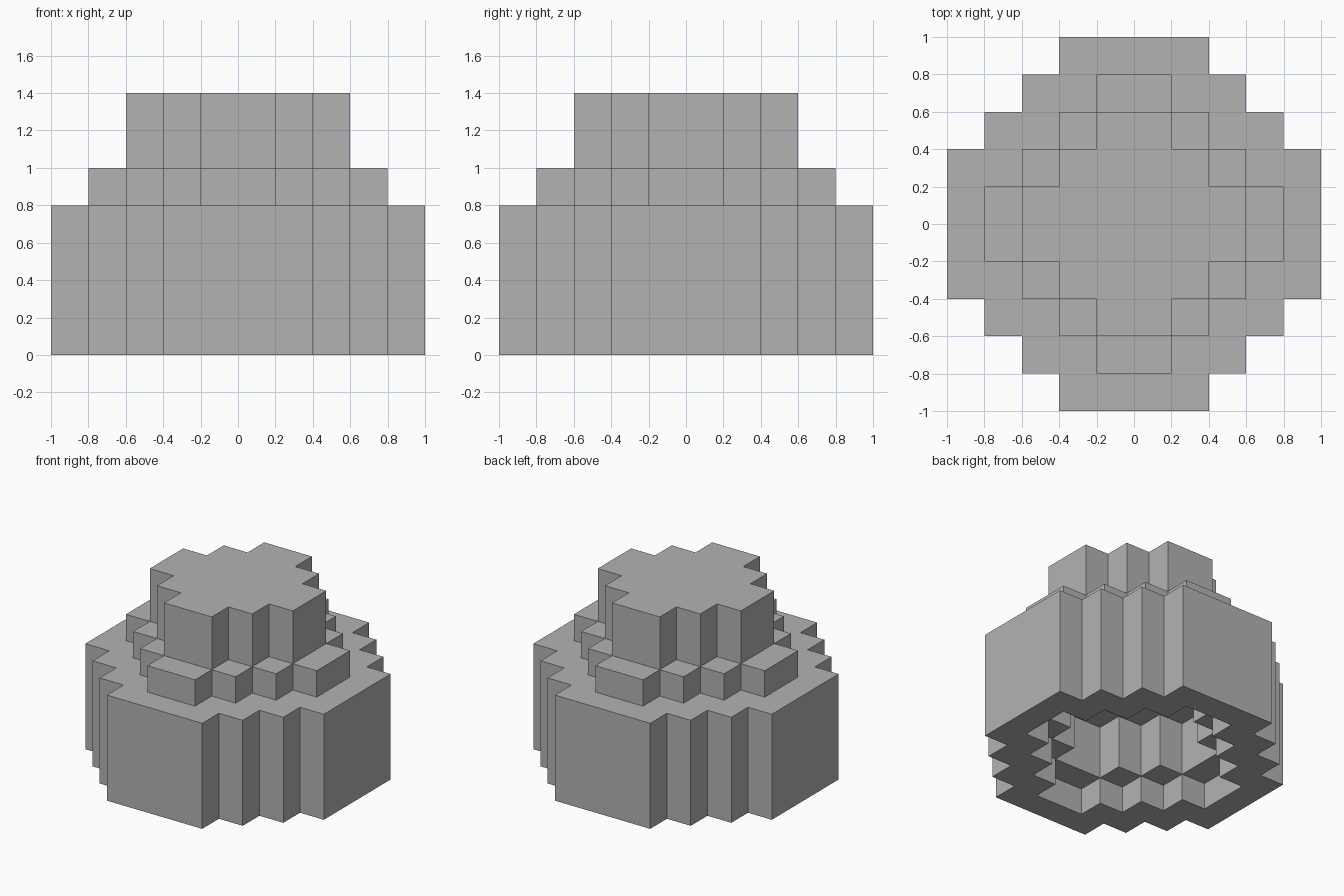
import bpy
import bmesh

CELL = 0.2

if "Cube" in bpy.data.objects:
    bpy.data.objects.remove(bpy.data.objects["Cube"], do_unlink=True)

grey = bpy.data.materials.new("plain_grey")
grey.use_nodes = True
colour = (0.45, 0.45, 0.45, 1)
grey.diffuse_color = colour
grey.node_tree.nodes["Principled BSDF"].inputs["Base Color"].default_value = colour


def stepped_disc(limit, reach):
    """Grid cells of a stepped round, mirrored in both axes."""
    quarter = [(a, b) for a in range(reach) for b in range(reach) if a + b < limit]
    return {(x, y) for a, b in quarter for x in (a, -a - 1) for y in (b, -b - 1)}


wide = stepped_disc(6, 5)
middle = stepped_disc(4, 4)
narrow = stepped_disc(3, 3)


def add_face(bm, points):
    bm.faces.new([bm.verts.new([c * CELL for c in p]) for p in points])


def add_flat(bm, cells, z, up=True):
    """Level surface made of grid squares."""
    for x, y in cells:
        square = [(x, y, z), (x + 1, y, z), (x + 1, y + 1, z), (x, y + 1, z)]
        add_face(bm, square if up else square[::-1])


def add_wall(bm, cells, low, high, outward=True):
    """Upright wall around the border of a set of cells."""
    for x, y in cells:
        corners = [(x, y), (x + 1, y), (x + 1, y + 1), (x, y + 1)]
        neighbours = [(x, y - 1), (x + 1, y), (x, y + 1), (x - 1, y)]
        for i, neighbour in enumerate(neighbours):
            if neighbour not in cells:
                p, q = corners[i], corners[(i + 1) % 4]
                quad = [(*p, low), (*q, low), (*q, high), (*p, high)]
                add_face(bm, quad if outward else quad[::-1])


bm = bmesh.new()

# Outer tiers: body, collar and peg
add_wall(bm, wide, 0, 4)
add_flat(bm, wide - middle, 4)
add_wall(bm, middle, 4, 5)
add_flat(bm, middle - narrow, 5)
add_wall(bm, narrow, 5, 7)
add_flat(bm, narrow, 7)

# Underside: rim and a stepped socket that matches the collar and peg
add_flat(bm, wide - middle, 0, up=False)
add_wall(bm, middle, 0, 1, outward=False)
add_flat(bm, middle - narrow, 1, up=False)
add_wall(bm, narrow, 1, 3, outward=False)
add_flat(bm, narrow, 3, up=False)

bmesh.ops.remove_doubles(bm, verts=bm.verts[:], dist=0.001)
mesh = bpy.data.meshes.new("stepped_block")
bm.to_mesh(mesh)
bm.free()
mesh.materials.append(grey)
block = bpy.data.objects.new("stepped_block", mesh)
bpy.context.collection.objects.link(block)
